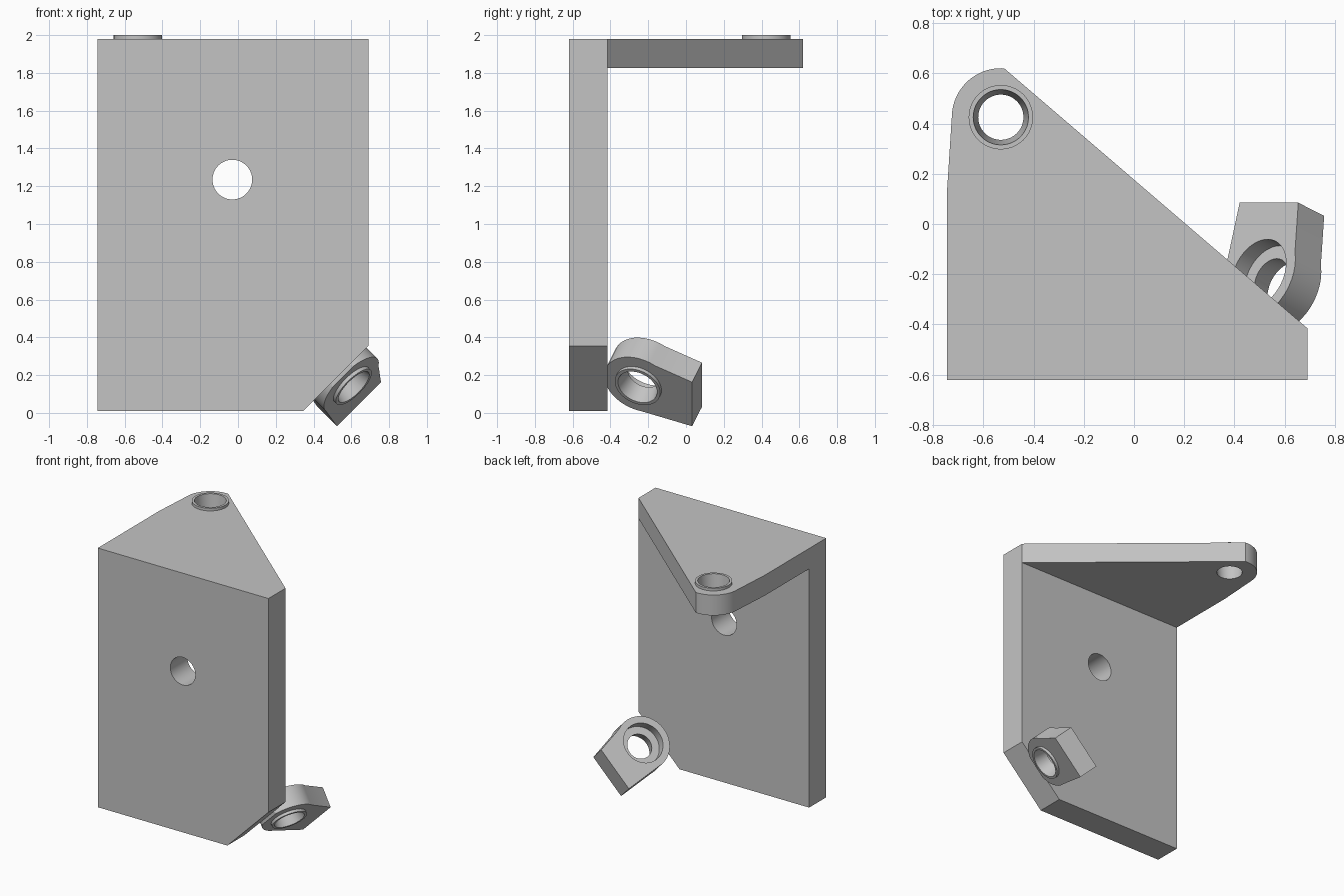
import bpy, bmesh, math
from mathutils import Vector, Matrix

if "Cube" in bpy.data.objects:
    bpy.data.objects.remove(bpy.data.objects["Cube"], do_unlink=True)

grey = bpy.data.materials.new("plain_grey")
grey.use_nodes = True
colour = (0.55, 0.55, 0.55, 1)
grey.diffuse_color = colour
grey.node_tree.nodes["Principled BSDF"].inputs["Base Color"].default_value = colour


def add_object(name, bm, matrix=Matrix()):
    bm.transform(matrix)
    bmesh.ops.recalc_face_normals(bm, faces=bm.faces)
    mesh = bpy.data.meshes.new(name)
    bm.to_mesh(mesh)
    bm.free()
    mesh.materials.append(grey)
    obj = bpy.data.objects.new(name, mesh)
    bpy.context.collection.objects.link(obj)
    return obj


def prism(outline, low, high):
    """Extrude a flat outline along local z."""
    bm = bmesh.new()
    face = bm.faces.new([bm.verts.new((x, y, low)) for x, y in outline])
    grown = bmesh.ops.extrude_face_region(bm, geom=[face])["geom"]
    bmesh.ops.translate(bm, vec=(0, 0, high - low),
                        verts=[v for v in grown if isinstance(v, bmesh.types.BMVert)])
    return bm


def lathe(profile, sides=64):
    """Turn (radius, height) points around local z and cap both ends."""
    bm = bmesh.new()
    rings = [[bm.verts.new((r * math.cos(math.tau * i / sides),
                            r * math.sin(math.tau * i / sides), h))
              for i in range(sides)] for r, h in profile]
    for a, b in zip(rings, rings[1:]):
        for i in range(sides):
            j = (i + 1) % sides
            bm.faces.new((a[i], a[j], b[j], b[i]))
    bm.faces.new(rings[0])
    bm.faces.new(rings[-1])
    return bm


def arc(cx, cy, radius, start, end, steps=24):
    angles = [math.radians(start + (end - start) * i / steps) for i in range(steps + 1)]
    return [(cx + radius * math.cos(a), cy + radius * math.sin(a)) for a in angles]


def boolean(obj, tool, operation):
    mod = obj.modifiers.new(operation.lower(), "BOOLEAN")
    mod.object, mod.operation, mod.solver = tool, operation, "EXACT"
    bpy.context.view_layer.objects.active = obj
    bpy.ops.object.modifier_apply(modifier=mod.name)
    bpy.data.objects.remove(tool, do_unlink=True)


def smooth(obj):
    bpy.ops.object.select_all(action="DESELECT")
    obj.select_set(True)
    bpy.context.view_layer.objects.active = obj
    bpy.ops.object.shade_smooth_by_angle(angle=math.radians(25))


LUG_RADIUS, THICK = 0.195, 0.155

# Upright plate with one chamfered lower corner and a through hole
stand = Matrix.Rotation(math.pi / 2, 4, "X")
outline = [(-0.745, 0.01), (0.345, 0.01), (0.69, 0.355), (0.69, 1.98), (-0.745, 1.98)]
plate = add_object("upright_plate", prism(outline, 0.415, 0.62), stand)
hole = add_object("hole_cutter", lathe([(0.105, 0.3), (0.105, 0.7)]),
                  stand @ Matrix.Translation((-0.03, 1.235, 0)))
boolean(plate, hole, "DIFFERENCE")
smooth(plate)

# Top flange tapering to a rounded lug
eye = Vector((-0.53, 0.425))
outline = [(-0.745, -0.415), (0.69, -0.415)]
outline += arc(eye.x, eye.y, LUG_RADIUS, 90 - 39 + 35, 174)
outline += [(-0.745, 0.12)]
flange = add_object("top_flange", prism(outline, -THICK, 0), Matrix.Translation((0, 0, 1.98)))


def add_eye(obj, matrix, bore):
    """Raised collar around a bored eye."""
    boolean(obj, add_object("collar", lathe([(0.128, -0.03), (0.128, 0.02)]), matrix), "UNION")
    boolean(obj, add_object("bore_cutter", lathe(bore), matrix), "DIFFERENCE")
    smooth(obj)


add_eye(flange, Matrix.Translation((eye.x, eye.y, 1.98)),
        [(0.086, -0.2), (0.09, -THICK), (0.11, 0.02), (0.112, 0.04)])

# Tilted lower lug: local x runs along the chamfer, z points out of the eye
along = Vector((1, 0, 1)).normalized()
out = Vector((0.665, -0.34, -0.665)).normalized()
side = out.cross(along)
tilt = Matrix((along, side, out)).transposed().to_4x4()
place = Matrix.Translation((0.6, -0.25, 0.15)) @ tilt
outline = [(-0.21, -0.3), (0.12, -0.3)] + arc(0, 0, LUG_RADIUS, -28, 184)
bm = prism(outline, -THICK, 0)
bm.transform(place)
cut = bmesh.ops.bisect_plane(bm, geom=bm.verts[:] + bm.edges[:] + bm.faces[:],
                             plane_co=(0, -0.416, 0), plane_no=(0, -1, 0), clear_outer=True)
bmesh.ops.holes_fill(bm, edges=[e for e in cut["geom_cut"] if isinstance(e, bmesh.types.BMEdge)])
lug = add_object("lower_lug", bm)
add_eye(lug, place, [(0.145, -0.2), (0.145, -0.08), (0.09, -0.08), (0.11, 0.02), (0.112, 0.04)])
